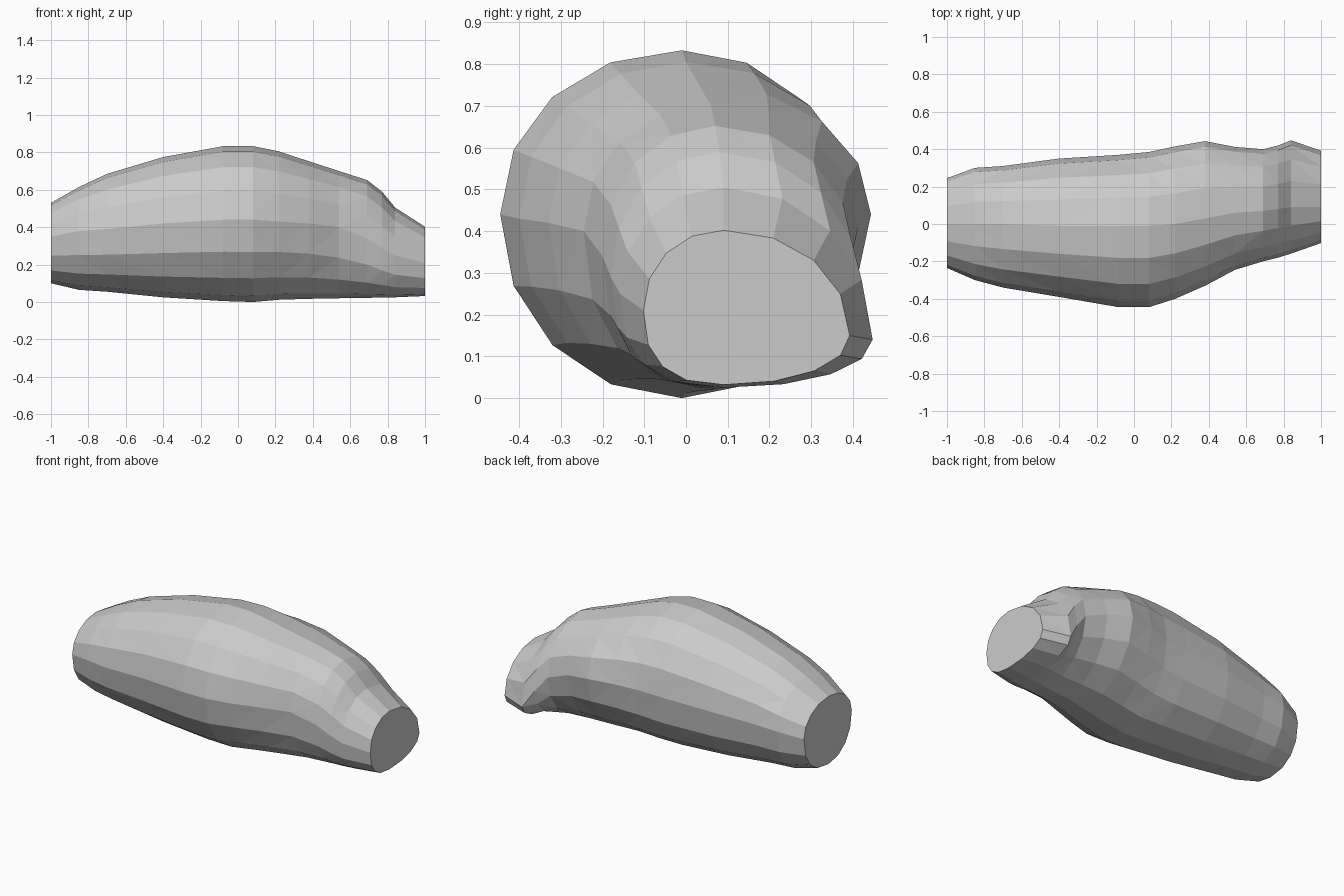
import bpy, bmesh
from math import cos, sin, pi

# Cross-sections along the length:
# x, y front, y back, y middle, z bottom, z top, z widest front, z widest back, lower front power, lower back power
SECTIONS = [
    (-1.00, -.235, .245, .00, .100, .530, .35, .35, .93, .85),
    (-.85, -.300, .300, .00, .065, .615, .38, .38, .93, .87),
    (-.70, -.340, .310, .00, .055, .685, .39, .39, .93, .88),
    (-.40, -.390, .350, -.01, .025, .775, .42, .41, .95, .88),
    (-.08, -.445, .370, -.01, .005, .833, .44, .42, .97, .90),
    (.08, -.445, .385, -.01, .000, .833, .44, .43, .98, .96),
    (.22, -.400, .415, .00, .012, .805, .43, .44, .98, 1.0),
    (.38, -.330, .443, .03, .017, .752, .42, .44, .95, 1.05),
    (.54, -.245, .412, .06, .020, .700, .40, .41, .88, 1.05),
    (.69, -.200, .400, .07, .022, .652, .34, .35, .85, 1.0),
    (.77, -.180, .420, .08, .024, .590, .29, .25, .82, .95),
    (.84, -.158, .447, .09, .025, .505, .25, .14, .80, .95),
    (1.00, -.102, .392, .09, .032, .402, .21, .15, .80, .95),
]
SIDES = 16


def spow(v, p):
    return (1 if v > 0 else -1) * abs(v) ** p if abs(v) > 1e-6 else 0.0


def ring(s):
    x, y0, y1, ym, z0, z1, zf, zb, pfront, pback = s
    pts = []
    for i in range(SIDES):
        a = 2 * pi * i / SIDES
        c, t = cos(a), sin(a)
        back = c > 0
        zw = zb if back else zf
        p = .97 if t > 0 else (pback if back else pfront)
        c, t = spow(c, p), spow(t, p)
        y = ym + ((y1 - ym) if back else (ym - y0)) * c
        z = zw + ((z1 - zw) if t > 0 else (zw - z0)) * t
        pts.append((x, y, z))
    return pts


# Faceted body, lofted through the rings and closed with flat ends
bm = bmesh.new()
rings = [[bm.verts.new(p) for p in ring(s)] for s in SECTIONS]
for r0, r1 in zip(rings, rings[1:]):
    for i in range(SIDES):
        j = (i + 1) % SIDES
        bm.faces.new((r0[i], r0[j], r1[j], r1[i]))
bmesh.ops.triangulate(bm, faces=bm.faces[:])
bm.faces.new(rings[0])
bm.faces.new(rings[-1])
bmesh.ops.recalc_face_normals(bm, faces=bm.faces[:])

mesh = bpy.data.meshes.new("faceted_body")
bm.to_mesh(mesh)
bm.free()
body = bpy.data.objects.new("faceted_body", mesh)
bpy.context.collection.objects.link(body)
